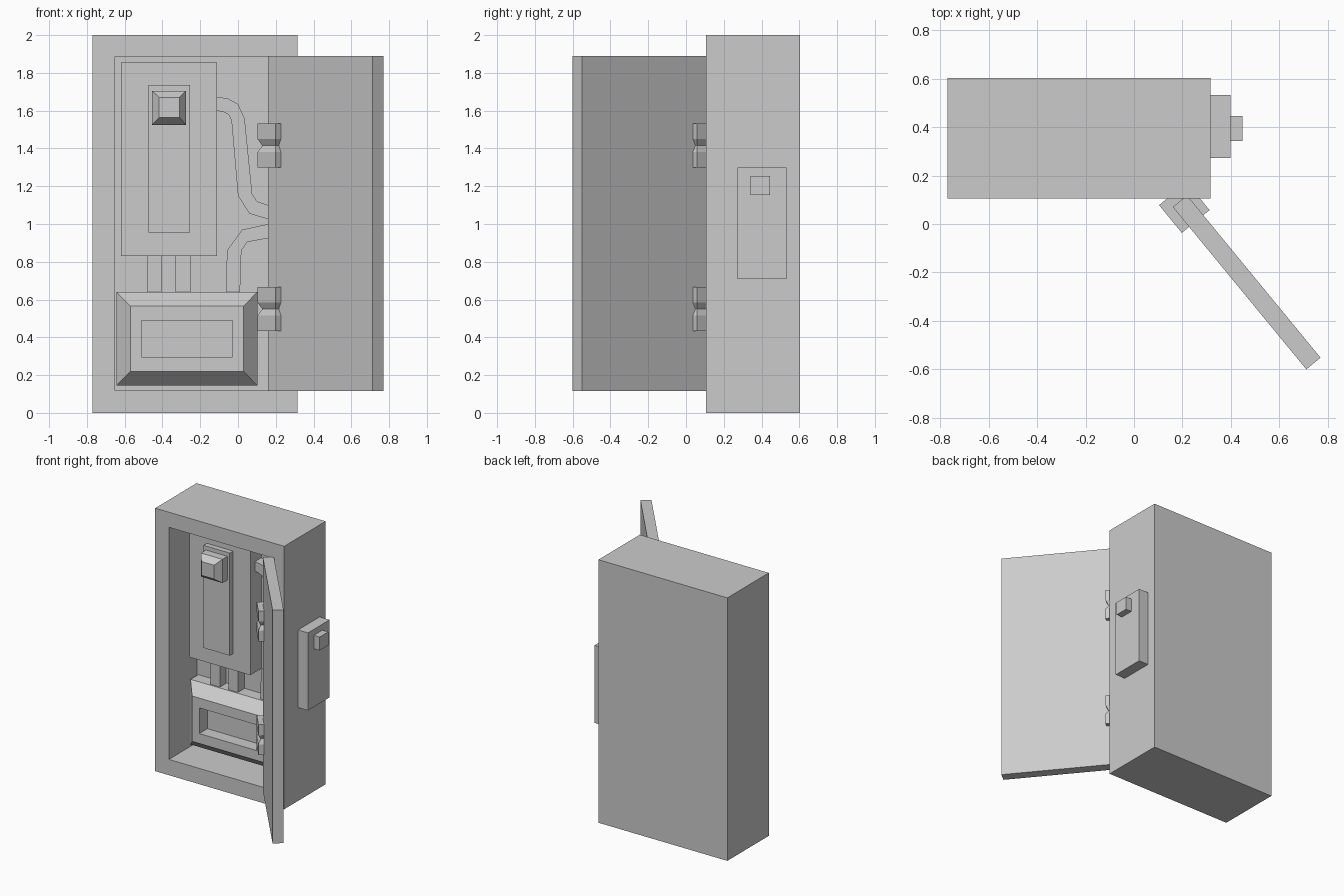
import bpy, bmesh, math
from mathutils import Vector

if "Cube" in bpy.data.objects:
    bpy.data.objects.remove(bpy.data.objects["Cube"])


def loft(name, rings):
    """Skin a list of 4-point rings and cap both ends."""
    bm = bmesh.new()
    vs = [[bm.verts.new(p) for p in r] for r in rings]
    for a, b in zip(vs, vs[1:]):
        for i in range(4):
            j = (i + 1) % 4
            bm.faces.new((a[i], a[j], b[j], b[i]))
    bm.faces.new(vs[0][::-1])
    bm.faces.new(vs[-1])
    bmesh.ops.recalc_face_normals(bm, faces=bm.faces)
    me = bpy.data.meshes.new(name)
    bm.to_mesh(me)
    bm.free()
    ob = bpy.data.objects.new(name, me)
    bpy.context.collection.objects.link(ob)
    return ob


def rect(y, x0, x1, z0, z1):
    return [(x0, y, z0), (x1, y, z0), (x1, y, z1), (x0, y, z1)]


def box(name, x0, x1, y0, y1, z0, z1):
    return loft(name, [rect(y0, x0, x1, z0, z1), rect(y1, x0, x1, z0, z1)])


BACK = 0.44  # depth of the cavity's rear wall

# Cabinet shell with open cavity
outer, opening = (-0.77, 0.315, 0, 2), (-0.655, 0.2, 0.12, 1.885)
loft("cabinet", [rect(0.603, *outer), rect(0.105, *outer),
                 rect(0.105, *opening), rect(BACK, *opening)])

# Upper panel, raised plate and tapered button
box("upper_panel", -0.62, -0.11, 0.305, BACK + 0.01, 0.83, 1.855)
box("raised_plate", -0.475, -0.255, 0.265, 0.31, 0.955, 1.735)
base = (-0.455, -0.275, 1.525, 1.705)
loft("button", [rect(0.27, *base), rect(0.205, *base),
                rect(0.155, -0.417, -0.31, 1.565, 1.67)])

# Lower box: bevelled front with a recessed window
body, window = (-0.643, 0.102, 0.145, 0.64), (-0.51, -0.03, 0.295, 0.49)
loft("lower_box", [rect(BACK + 0.01, *body), rect(0.347, *body),
                   rect(0.263, -0.57, 0.03, 0.22, 0.565),
                   rect(0.263, *window), rect(0.36, *window)])

# Straight conduits between panel and lower box
for i, x in enumerate((-0.482, -0.33)):
    box(f"conduit_{i + 1}", x, x + 0.078, 0.36, BACK - 0.005, 0.62, 0.85)


# Bent cables: pairs of edge points (x, z) along each run
def cable(name, side_a, side_b):
    loft(name, [[(a[0], 0.36, a[1]), (b[0], 0.36, b[1]),
                 (b[0], BACK - 0.005, b[1]), (a[0], BACK - 0.005, a[1])]
                for a, b in zip(side_a, side_b)])


cable("upper_cable",
      [(-0.13, 1.675), (-0.055, 1.665), (0, 1.635), (0.035, 1.56),
       (0.075, 1.16), (0.1, 1.12), (0.16, 1.1), (0.21, 1.1)],
      [(-0.13, 1.6), (-0.08, 1.595), (-0.05, 1.58), (-0.035, 1.55),
       (0, 1.15), (0.06, 1.055), (0.16, 1.025), (0.21, 1.025)])
cable("lower_cable",
      [(-0.065, 0.62), (-0.058, 0.86), (0.022, 0.97), (0.16, 1.0), (0.21, 1.0)],
      [(0.01, 0.62), (0.018, 0.86), (0.05, 0.905), (0.16, 0.925), (0.21, 0.925)])

# Open door, swung about its right edge
d = Vector((0.635, -0.772, 0)).normalized()   # along the door
n = Vector((-d.y, d.x, 0))                    # through its thickness
near, length, thick = Vector((0.16, 0.07, 0)), 0.867, 0.076
plan = [near, near + d * length, near + d * length + n * thick, near + n * thick]
loft("door", [[p + Vector((0, 0, z)) for p in plan] for z in (0.115, 1.89)])

# Waisted hinges aligned with the door
for label, zc in (("lower", 0.55), ("upper", 1.415)):
    c = Vector((0.2075, 0.0675, zc))
    loft(f"{label}_hinge",
         [[c + d * (h * sx) + n * (h * sy) + Vector((0, 0, z))
           for sx, sy in ((-1, -1), (1, -1), (1, 1), (-1, 1))]
          for z, h in ((-0.116, 0.074), (-0.035, 0.074), (0, 0.056),
                       (0.035, 0.074), (0.116, 0.074))])

# Switch box on the right side
box("switch_box", 0.31, 0.398, 0.272, 0.532, 0.71, 1.3)
box("switch_knob", 0.39, 0.448, 0.342, 0.446, 1.153, 1.255)

# Centre everything left to right
for ob in bpy.context.collection.objects:
    ob.data.update()
